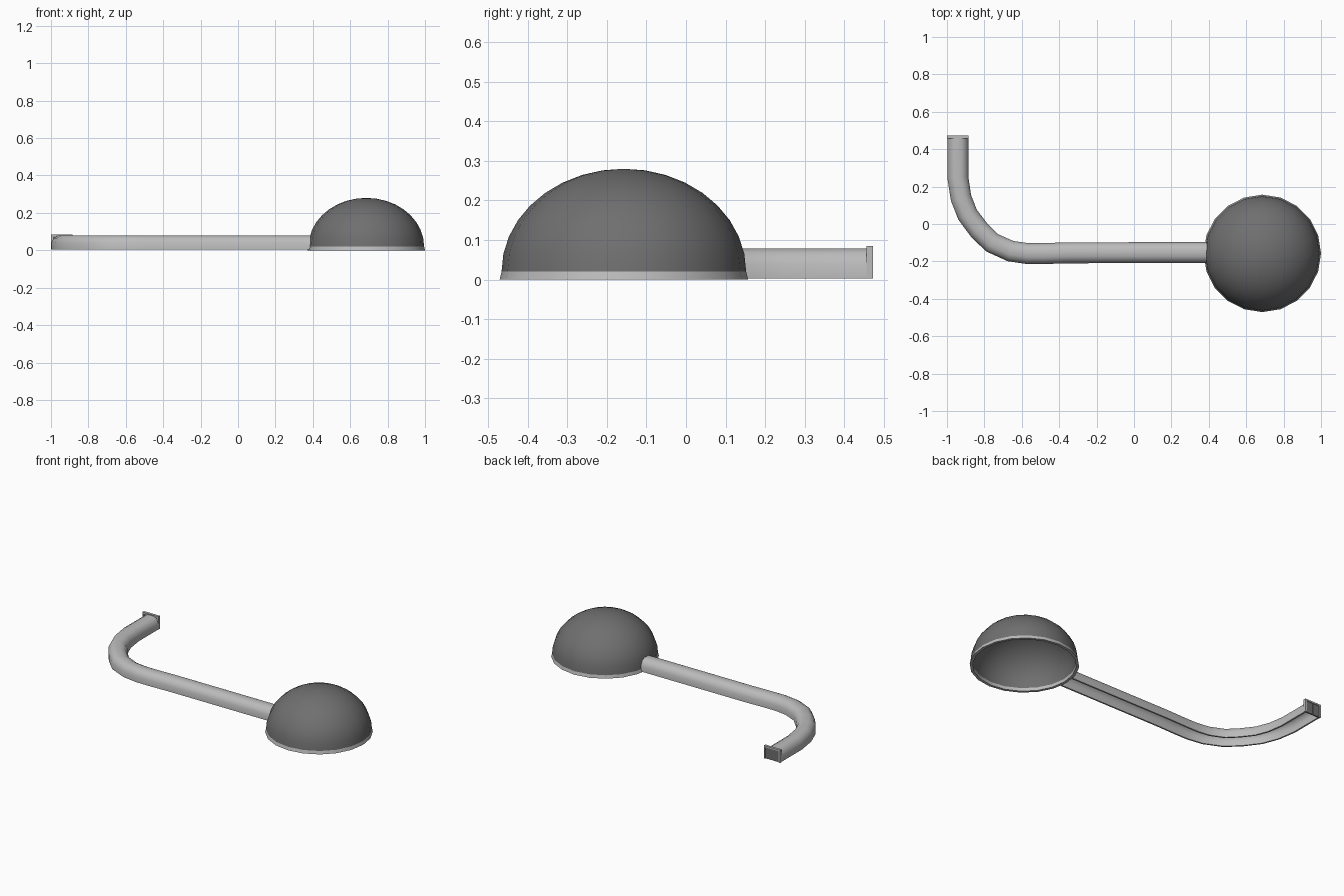
import bpy, bmesh, math
from mathutils import Vector

if "Cube" in bpy.data.objects:
    bpy.data.objects.remove(bpy.data.objects["Cube"])


def material(name, v):
    m = bpy.data.materials.new(name)
    m.diffuse_color = (v, v, v, 1)
    m.use_nodes = True
    m.node_tree.nodes["Principled BSDF"].inputs["Base Color"].default_value = m.diffuse_color
    return m


LIGHT = material("light grey", 0.50)
DARK = material("dark grey", 0.16)


def finish(name, bm, mat, smooth=True):
    bmesh.ops.recalc_face_normals(bm, faces=bm.faces[:])
    me = bpy.data.meshes.new(name)
    bm.to_mesh(me)
    bm.free()
    ob = bpy.data.objects.new(name, me)
    bpy.context.collection.objects.link(ob)
    me.materials.append(mat)
    if smooth:
        bpy.ops.object.select_all(action='DESELECT')
        ob.select_set(True)
        bpy.context.view_layer.objects.active = ob
        bpy.ops.object.shade_smooth_by_angle(angle=math.radians(40))
    return ob


def lathe(name, profile, mat, centre, steps=20, closed=False):
    """Spin an (r, z) profile about a vertical axis."""
    bm = bmesh.new()
    vs = [bm.verts.new((r, 0, z)) for r, z in profile]
    pairs = list(zip(vs, vs[1:])) + ([(vs[-1], vs[0])] if closed else [])
    es = [bm.edges.new(p) for p in pairs]
    bmesh.ops.spin(bm, geom=vs + es, cent=(0, 0, 0), axis=(0, 0, 1),
                   angle=math.tau, steps=steps, use_duplicate=False)
    bmesh.ops.remove_doubles(bm, verts=bm.verts[:], dist=1e-4)
    bmesh.ops.translate(bm, verts=bm.verts[:], vec=centre)
    return finish(name, bm, mat)


def box(name, lo, hi, mat):
    bm = bmesh.new()
    bmesh.ops.create_cube(bm, size=1)
    for v in bm.verts:
        v.co = [(a + b) / 2 + c * (b - a) for a, b, c in zip(lo, hi, v.co)]
    return finish(name, bm, mat, False)


# Hollow dome shell and the pale rim under it
C = (0.686, -0.157, 0)
N = 9
arc = [math.pi / 2 * i / N for i in range(N + 1)]
outer = [(0.309 * math.cos(a), 0.02 + 0.26 * math.sin(a)) for a in arc]
inner = [(0.297 * math.cos(a), 0.02 + 0.248 * math.sin(a)) for a in arc]
lathe("dome", outer + inner[::-1], DARK, C, closed=False)
lathe("dome_rim", [(0.314, 0), (0.309, 0.02), (0.297, 0.02), (0.297, 0)],
      LIGHT, C, closed=True)

# Tunnel: an arched channel, open below, swept along a bent path
path = [(0.395, -0.153), (-0.35, -0.154), (-0.48, -0.158), (-0.57, -0.158),
        (-0.66, -0.145), (-0.76, -0.10), (-0.83, -0.03), (-0.89, 0.05),
        (-0.925, 0.14), (-0.942, 0.25), (-0.942, 0.46)]
half = [(0.056, 0.003), (0.056, 0.04), (0.043, 0.066), (0.02, 0.079)]
half_in = [(0.046, 0.003), (0.046, 0.037), (0.036, 0.058), (0.017, 0.069)]
section = (half + [(-x, z) for x, z in half[::-1]]
           + [(-x, z) for x, z in half_in] + half_in[::-1])
bm = bmesh.new()
pts = [Vector(p) for p in path]
rings = []
for i, p in enumerate(pts):
    d_in = (p - pts[max(i - 1, 0)]).normalized()
    d_out = (pts[min(i + 1, len(pts) - 1)] - p).normalized()
    t = (d_in + d_out).normalized()
    side = Vector((-t.y, t.x))
    rings.append([bm.verts.new((p.x + side.x * u, p.y + side.y * u, z))
                  for u, z in section])
n = len(section)
for a, b in zip(rings, rings[1:]):
    for j in range(n):
        bm.faces.new((a[j], a[(j + 1) % n], b[(j + 1) % n], b[j]))
m = len(half) * 2
for r in (rings[0], rings[-1]):
    for j in range(m - 1):
        bm.faces.new((r[j], r[j + 1], r[n - 2 - j], r[n - 1 - j]))
finish("tunnel", bm, LIGHT)

# Square doorway at the far end: frame bars and two door leaves
X0, X1, Y0, Y1 = -1.0, -0.884, 0.456, 0.472
box("door_post_left", (X0, Y0, 0.003), (X0 + 0.01, Y1, 0.085), LIGHT)
box("door_post_right", (X1 - 0.01, Y0, 0.003), (X1, Y1, 0.085), LIGHT)
box("door_lintel", (X0 + 0.01, Y0, 0.075), (X1 - 0.01, Y1, 0.085), LIGHT)
mid = (X0 + X1) / 2
for name, a, b in (("left", X0 + 0.01, mid - 0.001), ("right", mid + 0.001, X1 - 0.01)):
    box("door_leaf_" + name, (a, 0.459, 0.003), (b, 0.467, 0.075), DARK)
